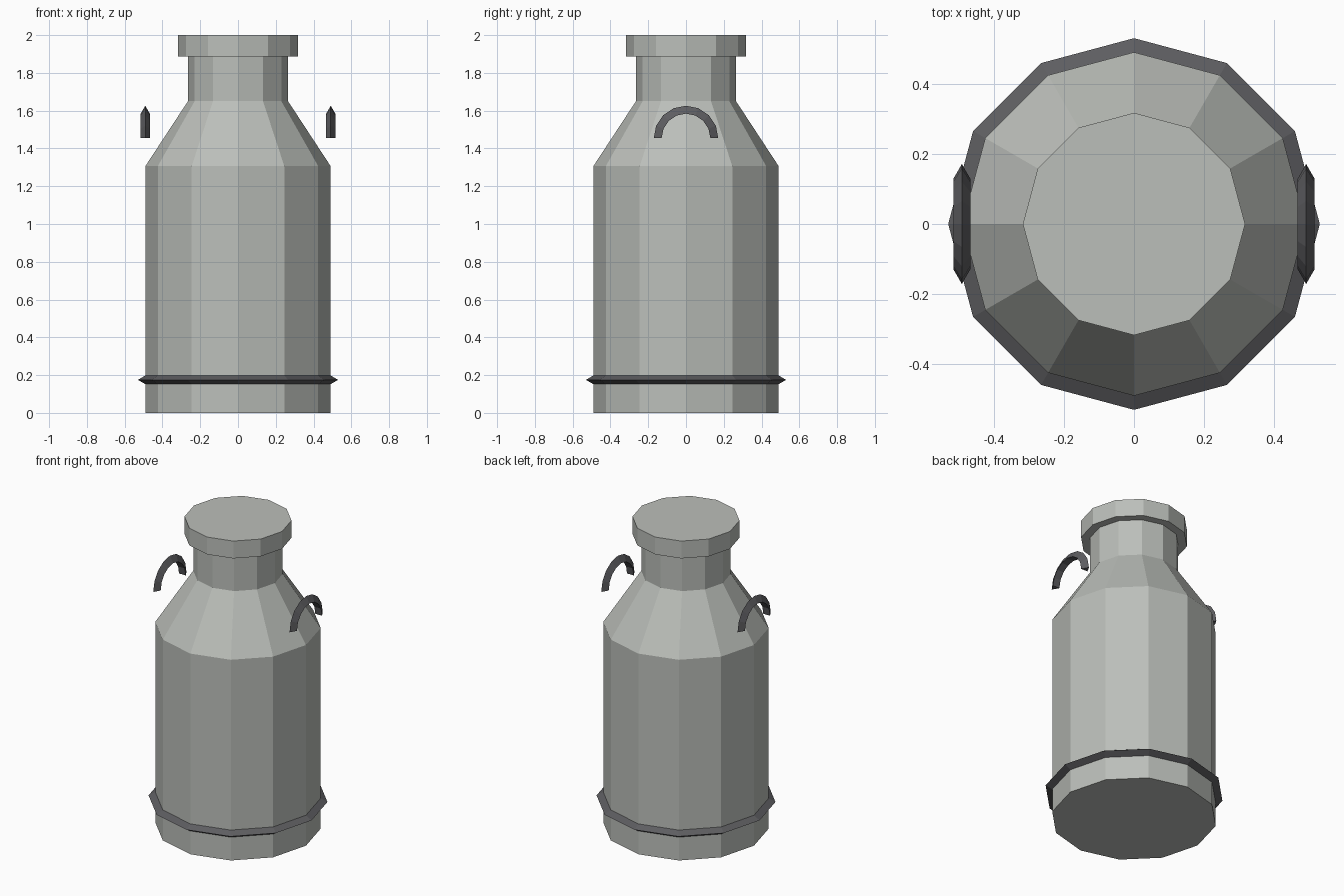
import bpy
import bmesh
from math import cos, sin, pi, tau
from mathutils import Matrix

SIDES = 12

cube = bpy.data.objects.get("Cube")
if cube:
    bpy.data.objects.remove(cube, do_unlink=True)


def make_material(name, rgb):
    mat = bpy.data.materials.new(name)
    mat.use_nodes = True
    mat.diffuse_color = (*rgb, 1)
    mat.node_tree.nodes["Principled BSDF"].inputs["Base Color"].default_value = (*rgb, 1)
    return mat


def finish(bm, name, mat):
    bmesh.ops.recalc_face_normals(bm, faces=bm.faces)
    mesh = bpy.data.meshes.new(name)
    bm.to_mesh(mesh)
    bm.free()
    mesh.materials.append(mat)
    obj = bpy.data.objects.new(name, mesh)
    bpy.context.collection.objects.link(obj)
    return obj


def bridge(bm, a, b):
    for i in range(len(a)):
        j = (i + 1) % len(a)
        bm.faces.new((a[i], a[j], b[j], b[i]))


def turned(name, profile, mat):
    """Faceted solid of revolution from (radius, height) pairs, capped."""
    bm = bmesh.new()
    rings = [[bm.verts.new((r * cos(tau * i / SIDES), r * sin(tau * i / SIDES), z))
              for i in range(SIDES)] for r, z in profile]
    for low, high in zip(rings, rings[1:]):
        bridge(bm, low, high)
    bm.faces.new(rings[0])
    bm.faces.new(rings[-1])
    return finish(bm, name, mat)


def hoop(name, radius, thickness, sweep, steps, matrix, mat):
    """Triangular bar, point outward, swept about z; partial sweeps are capped."""
    bm = bmesh.new()
    closed = sweep == tau
    sections = []
    for i in range(steps if closed else steps + 1):
        a = sweep * i / steps
        section = []
        for k in range(3):
            r = radius + thickness * cos(tau * k / 3)
            section.append(bm.verts.new((r * cos(a), r * sin(a), thickness * sin(tau * k / 3))))
        sections.append(section)
    for a, b in zip(sections, sections[1:]):
        bridge(bm, a, b)
    if closed:
        bridge(bm, sections[-1], sections[0])
    else:
        bm.faces.new(sections[0])
        bm.faces.new(sections[-1])
    bmesh.ops.transform(bm, matrix=matrix, verts=bm.verts)
    return finish(bm, name, mat)


metal = make_material("light grey metal", (0.50, 0.52, 0.49))
dark = make_material("dark grey metal", (0.11, 0.11, 0.118))

# Can body with shoulder and neck
turned("can_body", [(0.49, 0), (0.49, 1.307), (0.265, 1.65), (0.265, 1.89)], metal)

# Lid
turned("lid", [(0.317, 1.887), (0.317, 2.0)], metal)

# Band around the base
hoop("base_band", 0.502, 0.028, tau, SIDES, Matrix.Translation((0, 0, 0.175)), dark)

# Arched handles, standing in the side planes
upright = Matrix.Rotation(pi / 2, 4, "Z") @ Matrix.Rotation(pi / 2, 4, "X")
for side, x in (("left", 0.491), ("right", -0.491)):
    hoop(side + "_handle", 0.143, 0.028, pi, 8,
         Matrix.Translation((x, 0, 1.455)) @ upright, dark)
